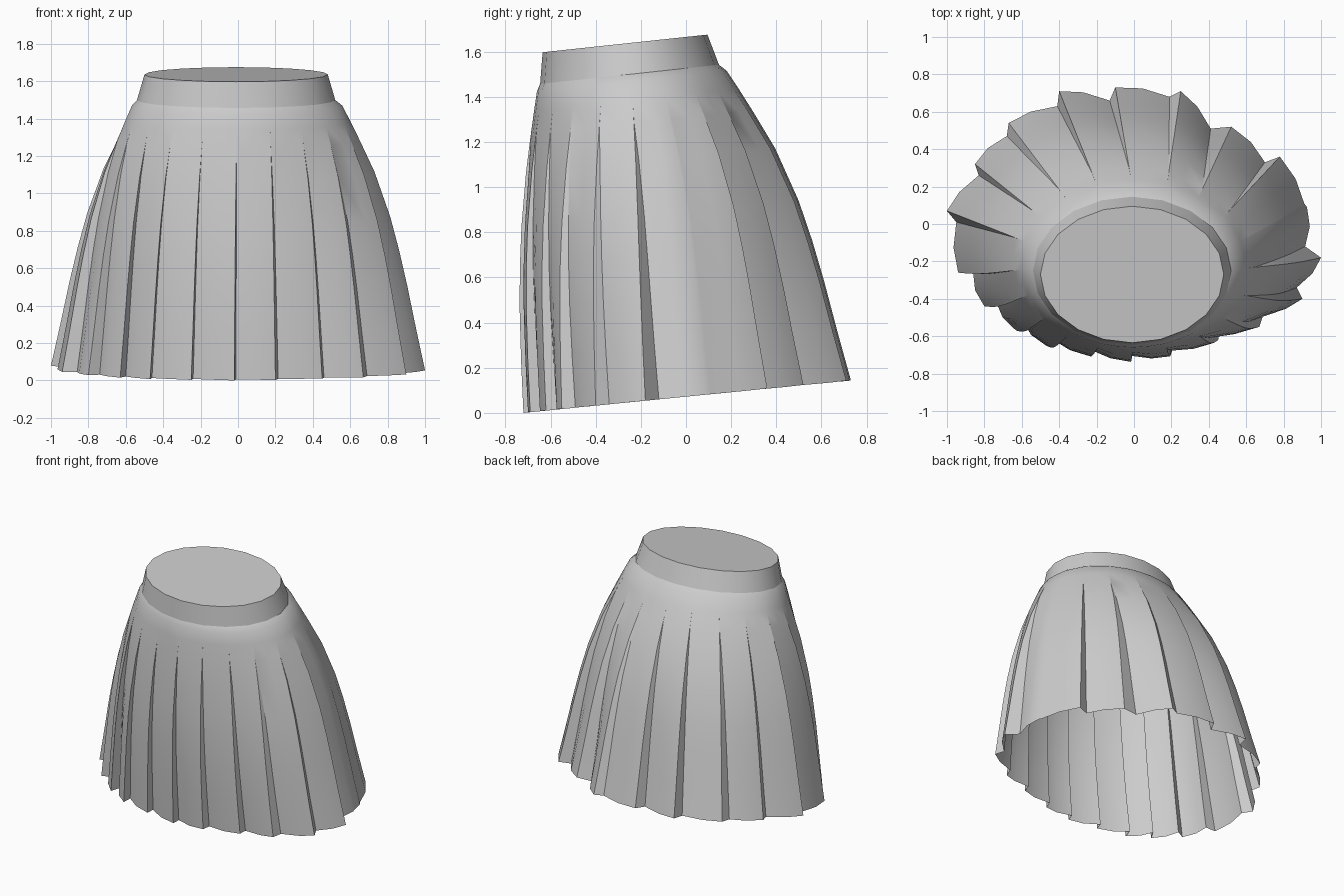
import bpy, bmesh, math
from mathutils import Vector

if "Cube" in bpy.data.objects:
    bpy.data.objects.remove(bpy.data.objects["Cube"])

N = 20  # pleats, counted clockwise from the centre front

fabric = bpy.data.materials.new("grey_fabric")
fabric.diffuse_color = (0.6, 0.6, 0.6, 1)
fabric.use_nodes = True
fabric.node_tree.nodes["Principled BSDF"].inputs["Base Color"].default_value = fabric.diffuse_color

# hem corners: outer fold of each pleat, and the inner fold tucked beside it
OUTER = [(-.02, -.72), (-.25, -.69), (-.47, -.65), (-.63, -.57), (-.80, -.44),
         (-.94, -.26), (-1.0, .07), (-.85, .32), (-.67, .54), (-.40, .71),
         (-.10, .73), (.25, .71), (.52, .52), (.78, .36), (.925, .09),
         (1.0, -.18), (.90, -.40), (.67, -.55), (.45, -.62), (.20, -.69)]
INNER = [(-.01, -.67), (-.24, -.64), (-.46, -.59), (-.60, -.51), (-.74, -.41),
         (-.86, -.26), (-.95, .01), (-.83, .26), (-.68, .47), (-.41, .63),
         (-.13, .66), (.19, .68), (.41, .51), (.70, .33), (.91, .11),
         (.915, -.12), (.87, -.34), (.69, -.49), (.46, -.57), (.215, -.64)]
# drop along the skirt and how far it has flared out by then
FLARE = [(0, 0), (.06, .10), (.13, .21), (.25, .39), (.42, .58),
         (.55, .69), (.68, .785), (.84, .89), (1, 1)]


def tilted_ellipse(i, cx, cy, rx, ry, z_front):
    """Point i of N on an oval that rises towards the back."""
    a = -math.pi / 2 - 2 * math.pi * i / N
    y = cy + ry * math.sin(a)
    return Vector((cx + rx * math.cos(a), y, z_front + .107 * (y - cy + ry)))


def band_top(i):
    return tilted_ellipse(i, -.01, -.27, .49, .365, 1.597)


def band_bottom(i):
    return tilted_ellipse(i, -.01, -.25, .53, .396, 1.457)


def shoulder(i):
    return tilted_ellipse(i, -.005, -.24, .562, .42, 1.425)


def hem(x, y):
    return Vector((x, y, .1 * (y + .72)))


def make_object(name, rows, cap=False):
    """Skin closed rows of points, listed top to bottom and clockwise."""
    bm = bmesh.new()
    grid = [[bm.verts.new(p) for p in row] for row in rows]
    n = len(grid[0])
    for up, low in zip(grid, grid[1:]):
        for c in range(n):
            d = (c + 1) % n
            bm.faces.new((low[c], up[c], up[d], low[d]))
    if cap:
        bm.faces.new(grid[0][::-1])
    bmesh.ops.remove_doubles(bm, verts=bm.verts[:], dist=1e-4)
    mesh = bpy.data.meshes.new(name)
    bm.to_mesh(mesh)
    bm.free()
    mesh.materials.append(fabric)
    ob = bpy.data.objects.new(name, mesh)
    bpy.context.collection.objects.link(ob)
    bpy.ops.object.select_all(action='DESELECT')
    ob.select_set(True)
    bpy.context.view_layer.objects.active = ob
    bpy.ops.object.shade_smooth_by_angle(angle=math.radians(30))
    return ob


def skirt_row(t, f):
    """One level of the pleated body: inner fold, outer fold, panel middle."""
    row = []
    depth = max(0, (f - .2) / .8)
    for i in range(N):
        j = (i + 1) % N
        w, w2 = shoulder(i), shoulder(j)
        out, tuck, nxt = hem(*OUTER[i]), hem(*INNER[i]), hem(*INNER[j])
        mid_w, mid_h = (w + w2) / 2, (out + nxt) / 2
        away = Vector((mid_h.x, mid_h.y + .1, 0)).normalized()
        mid_h += away * .02
        mid_w += away * .004
        pts = []
        for top, low in ((w, out), (mid_w, mid_h)):
            p = top.lerp(low, f)
            p.z = top.z + (low.z - top.z) * t
            # the front hangs nearly straight with a slight belly
            p.y -= .035 * math.sin(math.pi * t) * max(0, -low.y / .72)
            pts.append(p)
        row += [pts[0] + (tuck - out) * depth, pts[0], pts[1]]
    return row


# waistband with closed top
make_object("waistband", [[band_top(i) for i in range(N)],
                          [band_bottom(i) for i in range(N)]], cap=True)

# pleated body, starting at the lower edge of the waistband
start = []
for i in range(N):
    p, q = band_bottom(i), band_bottom(i + 1)
    start += [p, p, (p + q) / 2]
make_object("pleated_skirt", [start] + [skirt_row(t, f) for t, f in FLARE])
